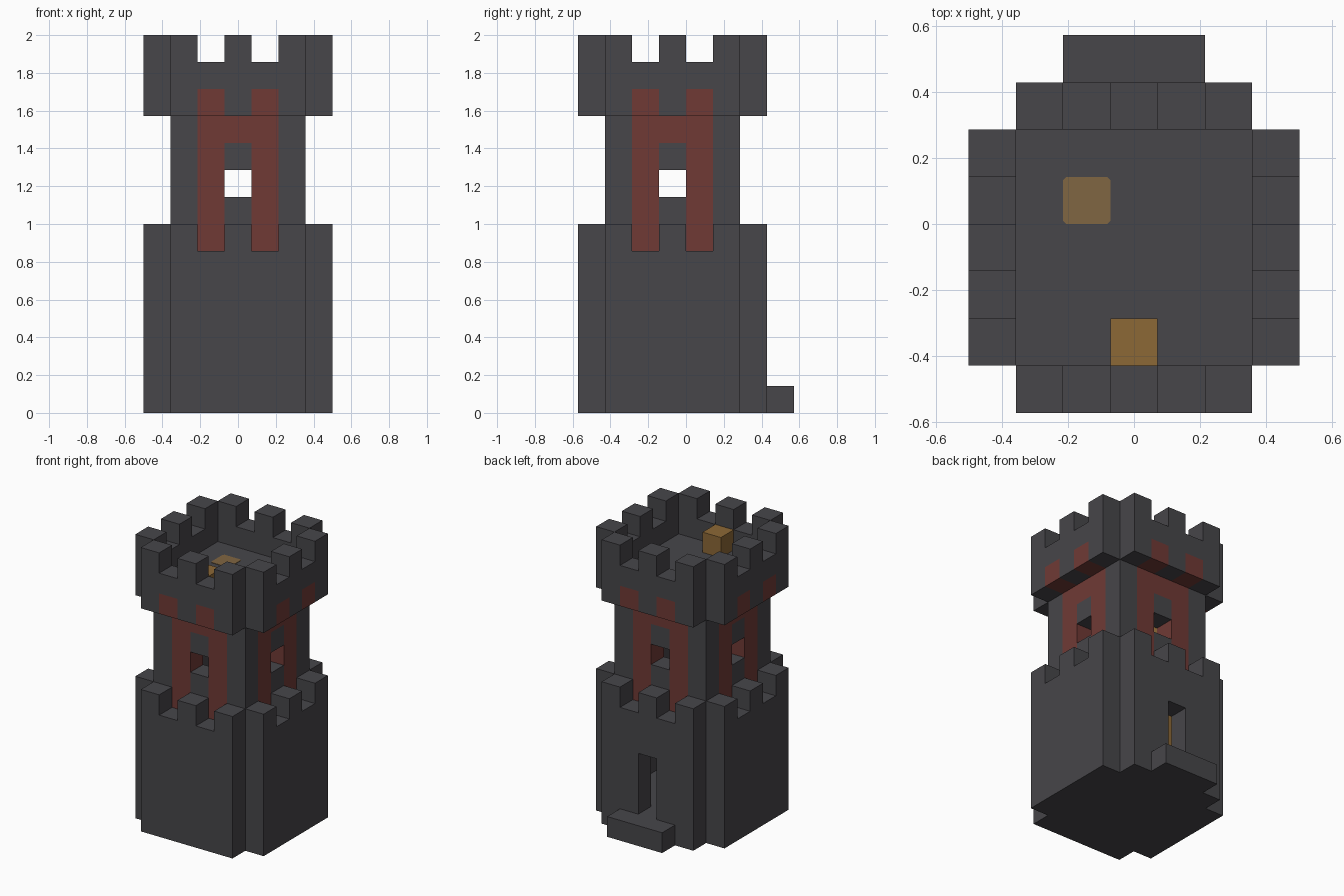
import bpy, bmesh
from math import radians
from mathutils import Vector

if "Cube" in bpy.data.objects:
    bpy.data.objects.remove(bpy.data.objects["Cube"], do_unlink=True)

U = 1 / 7  # edge of one building block


def material(name, rgb):
    m = bpy.data.materials.new(name)
    m.use_nodes = True
    m.diffuse_color = (*rgb, 1)
    m.node_tree.nodes["Principled BSDF"].inputs["Base Color"].default_value = (*rgb, 1)
    return m


STONE = material("dark stone", (0.063, 0.061, 0.068))
BRICK = material("red brick", (0.16, 0.042, 0.036))
GOLD = material("golden wood", (0.262, 0.138, 0.037))
HATCH = material("worn wood", (0.216, 0.133, 0.054))


def finish(name, bm, mats):
    me = bpy.data.meshes.new(name)
    bm.to_mesh(me)
    bm.free()
    for m in mats:
        me.materials.append(m)
    ob = bpy.data.objects.new(name, me)
    bpy.context.collection.objects.link(ob)
    return ob


def box(name, lo, hi, mat):
    """Box between two corners, in blocks."""
    lo, hi = Vector(lo) * U, Vector(hi) * U
    bm = bmesh.new()
    bmesh.ops.create_cube(bm, size=1)
    for v in bm.verts:
        v.co = (lo + hi) / 2 + v.co * (hi - lo)
    return finish(name, bm, [mat])


def blocks(name, cells):
    """Skin of a set of blocks {(a, b, k): is_red}, with flat areas merged."""
    bm = bmesh.new()
    for cell, red in cells.items():
        centre = Vector((cell[0], cell[1] - 0.5, cell[2] + 0.5))
        for axis in range(3):
            for sign in (-1, 1):
                near = list(cell)
                near[axis] += sign
                if tuple(near) in cells:
                    continue
                n, s, t = Vector(), Vector(), Vector()
                n[axis] = sign / 2
                s[(axis + 1) % 3] = 0.5
                t[(axis + 2) % 3] = sign / 2
                face = bm.faces.new([bm.verts.new((centre + n + o) * U)
                                     for o in (-s - t, s - t, s + t, t - s)])
                face.material_index = int(red)
    bmesh.ops.remove_doubles(bm, verts=bm.verts[:], dist=U / 100)
    bmesh.ops.dissolve_limit(bm, angle_limit=radians(1), verts=bm.verts[:],
                             edges=bm.edges[:], delimit={'MATERIAL'})
    return finish(name, bm, [STONE, BRICK])


def ring(radius, corners):
    """Wall blocks of a square ring with their offset along the wall."""
    span = range(-radius, radius + 1)
    for a in span:
        for b in span:
            along = min(abs(a), abs(b))
            if max(abs(a), abs(b)) == radius and (corners or along < radius):
                yield a, b, along


def battlement(bottom, top, red=lambda along, k: False):
    """Outer walls without corners, with gaps in the top row."""
    return {(a, b, k): red(along, k) for a, b, along in ring(3, False)
            for k in range(bottom, top) if k < top - 1 or along != 1}


# Lower walls with a doorway at the back
base = battlement(0, 7)
for k in (1, 2, 3):
    del base[0, 3, k]
blocks("lower_walls", base)

# Upper tower with red frames around one window per side
blocks("upper_tower", {
    (a, b, k): along == 1 or (along == 0 and k == 10)
    for a, b, along in ring(2, True) for k in range(6, 11)
    if not (along == 0 and k == 8)})

# Overhanging crown with the tips of the red frames
blocks("crown", battlement(11, 14, lambda along, k: along == 1 and k == 11))

# Floors
for name, z in (("ground_floor", 0), ("middle_floor", 5), ("roof_floor", 11)):
    box(name, (-2.5, -3, z), (2.5, 2, z + 1), STONE)

# Door step, ladder, roof chest
box("door_step", (-1.5, 3, 0), (1.5, 4, 1), STONE)
box("ladder", (-1.5, 0, 1), (-0.5, 1, 11.5), GOLD)
box("chest", (-0.5, -3, 12), (0.5, -2, 13), GOLD)

# Thin hatch over the ladder with clipped corners
hatch = box("roof_hatch", (-1.5, 0, 11.98), (-0.5, 1, 12.02), HATCH)
bm = bmesh.new()
bm.from_mesh(hatch.data)
upright = [e for e in bm.edges if abs(e.verts[0].co.z - e.verts[1].co.z) > 0.001]
bmesh.ops.bevel(bm, geom=upright, offset=0.01, segments=1, affect='EDGES')
bm.to_mesh(hatch.data)
bm.free()
